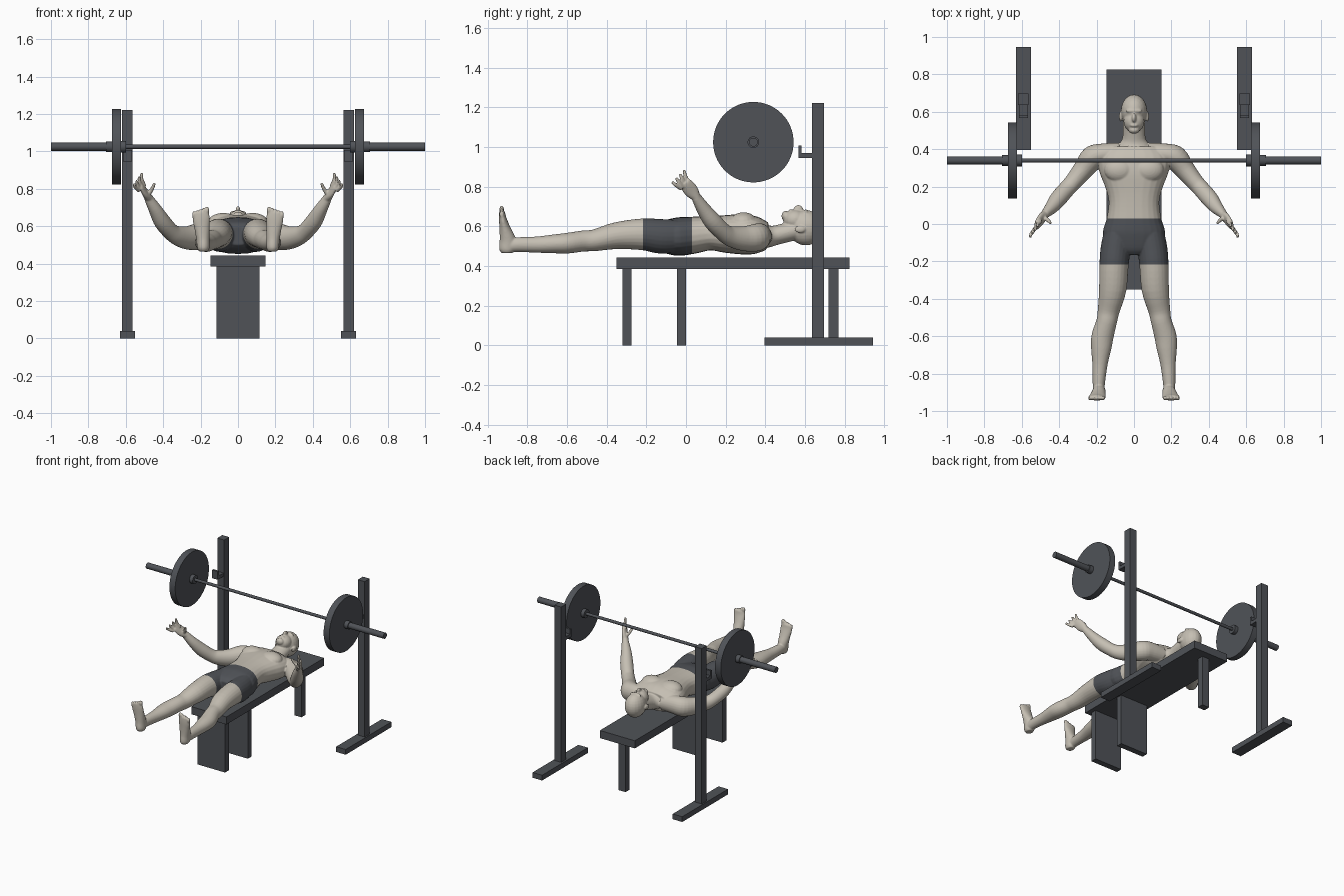
import bpy, bmesh, math
from mathutils import Vector, Matrix

cube = bpy.data.objects.get("Cube")
if cube:
    bpy.data.objects.remove(cube, do_unlink=True)


def material(name, rgb):
    m = bpy.data.materials.new(name)
    m.use_nodes = True
    m.diffuse_color = (*rgb, 1)
    m.node_tree.nodes["Principled BSDF"].inputs["Base Color"].default_value = (*rgb, 1)
    return m


charcoal = material("charcoal", (0.08, 0.086, 0.097))
skin = material("skin", (0.56, 0.52, 0.45))


def box(name, x, y, z):
    """Box from (min, max) pairs."""
    bm = bmesh.new()
    lo, hi = zip(x, y, z)
    size = [b - a for a, b in zip(lo, hi)]
    mid = [(a + b) / 2 for a, b in zip(lo, hi)]
    bmesh.ops.create_cube(bm, size=1, matrix=Matrix.Translation(mid) @ Matrix.Diagonal((*size, 1)))
    return finish(name, bm, charcoal)


def finish(name, bm, *mats):
    me = bpy.data.meshes.new(name)
    bm.to_mesh(me)
    bm.free()
    for m in mats:
        me.materials.append(m)
    ob = bpy.data.objects.new(name, me)
    bpy.context.collection.objects.link(ob)
    return ob


BAR_Y, BAR_Z = 0.34, 1.025


def rod(name, x0, x1, radius, sides=32):
    """Cylinder on the barbell axis."""
    bpy.ops.mesh.primitive_cylinder_add(vertices=sides, radius=radius, depth=abs(x1 - x0),
                                        location=((x0 + x1) / 2, BAR_Y, BAR_Z),
                                        rotation=(0, math.pi / 2, 0))
    ob = bpy.context.object
    ob.name = name
    ob.data.materials.append(charcoal)
    bpy.ops.object.shade_smooth_by_angle(angle=math.radians(40))


# Bench
box("bench_top", (-0.147, 0.147), (-0.35, 0.825), (0.385, 0.443))
box("bench_front_leg", (-0.115, 0.115), (-0.32, -0.275), (0, 0.385))
box("bench_middle_leg", (-0.115, 0.115), (-0.045, 0), (0, 0.385))
box("bench_rear_leg", (-0.03, 0.03), (0.72, 0.77), (0, 0.385))

# Rack and barbell ends, both sides
for s, side in ((1, "left"), (-1, "right")):
    def across(a, b):
        return tuple(sorted((s * a, s * b)))
    box(f"{side}_rack_foot", across(0.55, 0.63), (0.395, 0.945), (0, 0.04))
    box(f"{side}_rack_upright", across(0.563, 0.62), (0.637, 0.697), (0.04, 1.222))
    box(f"{side}_rack_hook", across(0.568, 0.615), (0.567, 0.637), (0.945, 0.97))
    box(f"{side}_hook_lip", across(0.568, 0.615), (0.567, 0.582), (0.97, 1.008))
    rod(f"{side}_bar_sleeve", s * 0.6, s, 0.022)
    rod(f"{side}_inner_collar", s * 0.598, s * 0.63, 0.032)
    rod(f"{side}_weight_plate", s * 0.625, s * 0.673, 0.203, 64)
    rod(f"{side}_outer_collar", s * 0.673, s * 0.705, 0.029)
rod("bar_shaft", -0.6, 0.6, 0.011, 16)


# Body helpers: lofted tubes and ellipsoids gathered in one mesh
body = bmesh.new()


def spline(points, steps=4):
    p = [Vector(q) for q in points]
    p = [2 * p[0] - p[1]] + p + [2 * p[-1] - p[-2]]
    out = []
    for a, b, c, d in zip(p, p[1:], p[2:], p[3:]):
        for i in range(steps):
            t = i / steps
            out.append(0.5 * (2 * b + (c - a) * t + (2 * a - 5 * b + 4 * c - d) * t * t
                              + (3 * b - a - 3 * c + d) * t ** 3))
    return out + [p[-2]]


def tube(points, s=1, ref=(0, 0, 1), power=1.0, sides=24):
    """Loft ellipses; each point is x, y, z, half width, half depth."""
    path = spline(points)
    centres = [Vector((s * q[0], q[1], q[2])) for q in path]
    rings = []
    for i, (c, q) in enumerate(zip(centres, path)):
        t = (centres[min(i + 1, len(path) - 1)] - centres[max(i - 1, 0)]).normalized()
        u = t.cross(Vector(ref)).normalized()
        v = u.cross(t)
        ring = []
        for k in range(sides):
            ang = math.tau * k / sides
            cx, cy = (math.copysign(abs(w) ** power, w) for w in (math.cos(ang), math.sin(ang)))
            ring.append(body.verts.new(c + u * q[3] * cx + v * q[4] * cy))
        rings.append(ring)
    for r0, r1 in zip(rings, rings[1:]):
        for k in range(sides):
            n = (k + 1) % sides
            body.faces.new((r0[k], r0[n], r1[n], r1[k]))
    body.faces.new(rings[0][::-1])
    body.faces.new(rings[-1])


def blob(centre, radii, s=1):
    at = Vector((s * centre[0], centre[1], centre[2]))
    bmesh.ops.create_uvsphere(body, u_segments=20, v_segments=14, radius=1,
                              matrix=Matrix.Translation(at) @ Matrix.Diagonal((*radii, 1)))


# Torso and neck
tube([(0, -0.165, 0.55, 0.06, 0.05), (0, -0.13, 0.55, 0.13, 0.075), (0, -0.05, 0.548, 0.166, 0.096),
      (0, 0.03, 0.555, 0.146, 0.094), (0, 0.12, 0.565, 0.135, 0.086), (0, 0.2, 0.562, 0.155, 0.095),
      (0, 0.28, 0.56, 0.185, 0.101), (0, 0.35, 0.555, 0.19, 0.095), (0, 0.41, 0.55, 0.14, 0.07)],
     power=0.85)
tube([(0, 0.37, 0.545, 0.1, 0.06), (0, 0.42, 0.55, 0.085, 0.055), (0, 0.46, 0.557, 0.062, 0.049),
      (0, 0.55, 0.58, 0.058, 0.05)])

# Head
blob((0, 0.605, 0.593), (0.07, 0.088, 0.089))
blob((0, 0.55, 0.632), (0.056, 0.06, 0.052))
blob((0, 0.503, 0.652), (0.03, 0.021, 0.026))
blob((0, 0.567, 0.687), (0.012, 0.024, 0.021))
blob((0, 0.605, 0.672), (0.045, 0.012, 0.013))
blob((0, 0.528, 0.677), (0.022, 0.01, 0.01))

for s in (1, -1):
    blob((0.071, 0.575, 0.585), (0.009, 0.028, 0.018), s)
    blob((0.078, 0.29, 0.622), (0.082, 0.068, 0.049), s)
    # Arm
    tube([(0.08, 0.375, 0.55, 0.06, 0.06), (0.17, 0.372, 0.55, 0.058, 0.066),
          (0.222, 0.352, 0.543, 0.066, 0.07), (0.273, 0.289, 0.538, 0.055, 0.062),
          (0.325, 0.225, 0.55, 0.047, 0.052), (0.36, 0.187, 0.572, 0.045, 0.045),
          (0.405, 0.135, 0.625, 0.045, 0.045), (0.44, 0.09, 0.685, 0.036, 0.036),
          (0.478, 0.05, 0.75, 0.022, 0.026)], s)
    # Palm, fingers and thumb
    tube([(0.475, 0.053, 0.745, 0.022, 0.024), (0.495, 0.028, 0.778, 0.036, 0.018),
          (0.515, 0.002, 0.81, 0.034, 0.014), (0.522, -0.008, 0.822, 0.028, 0.011)],
         s, ref=(0.85, 0.3, -0.3))
    for i in range(4):
        f = i / 3
        root = Vector((0.5, 0.016, 0.815)).lerp(Vector((0.528, -0.023, 0.79)), f)
        tip = Vector((0.515, -0.01, 0.885)).lerp(Vector((0.555, -0.07, 0.825)), f)
        knuckle = root.lerp(tip, 0.55) + Vector((0.007, -0.004, 0))
        tube([(*root, 0.011, 0.011), (*knuckle, 0.0095, 0.0095), (*tip, 0.008, 0.008)],
             s, ref=(1, 0, 0), sides=12)
    tube([(0.485, 0.035, 0.768, 0.014, 0.014), (0.462, 0.022, 0.795, 0.011, 0.011),
          (0.446, 0.005, 0.83, 0.008, 0.008)], s, ref=(0, 1, 0), sides=12)
    # Leg
    tube([(0.085, -0.05, 0.55, 0.076, 0.083), (0.098, -0.13, 0.55, 0.08, 0.087),
          (0.107, -0.22, 0.56, 0.078, 0.08), (0.114, -0.35, 0.553, 0.073, 0.068),
          (0.135, -0.46, 0.53, 0.059, 0.055), (0.146, -0.52, 0.526, 0.055, 0.053),
          (0.168, -0.6, 0.515, 0.059, 0.052), (0.175, -0.66, 0.512, 0.055, 0.048),
          (0.182, -0.75, 0.508, 0.041, 0.041), (0.188, -0.85, 0.508, 0.033, 0.037),
          (0.188, -0.9, 0.503, 0.03, 0.036)], s)
    # Foot and toes
    tube([(0.185, -0.902, 0.465, 0.024, 0.028), (0.185, -0.902, 0.485, 0.033, 0.041),
          (0.187, -0.9, 0.53, 0.036, 0.041), (0.192, -0.914, 0.59, 0.041, 0.028),
          (0.197, -0.925, 0.64, 0.046, 0.019), (0.198, -0.929, 0.675, 0.043, 0.014)],
         s, ref=(0, 1, 0))
    for i in range(5):
        r = 0.013 if i == 0 else 0.0095
        blob((0.166 + 0.0175 * i, -0.93, 0.685 - 0.006 * i), (r, 0.012, 0.02), s)

# Merge the body parts into one smooth skin
raw = finish("body_parts", body)
remesh = raw.modifiers.new("merge", "REMESH")
remesh.mode = "VOXEL"
remesh.voxel_size = 0.0045
relax = raw.modifiers.new("relax", "SMOOTH")
relax.factor, relax.iterations = 0.5, 5
evaluated = raw.evaluated_get(bpy.context.evaluated_depsgraph_get())
merged = bpy.data.meshes.new_from_object(evaluated)
bpy.data.objects.remove(raw, do_unlink=True)

# Shorts: cut at waist and hem, then colour between the cuts
WAIST, HEM = 0.03, -0.217
bm = bmesh.new()
bm.from_mesh(merged)
bpy.data.meshes.remove(merged)
for y in (WAIST, HEM):
    near = [f for f in bm.faces if abs(f.calc_center_median().y - y) < 0.02
            and abs(f.calc_center_median().x) < 0.25]
    geom = set(near) | {e for f in near for e in f.edges} | {v for f in near for v in f.verts}
    bmesh.ops.bisect_plane(bm, geom=list(geom), plane_co=(0, y, 0), plane_no=(0, 1, 0))
for f in bm.faces:
    c = f.calc_center_median()
    f.smooth = True
    f.material_index = int(HEM < c.y < WAIST and abs(c.x) < 0.25)
finish("lying_person", bm, skin, charcoal)
